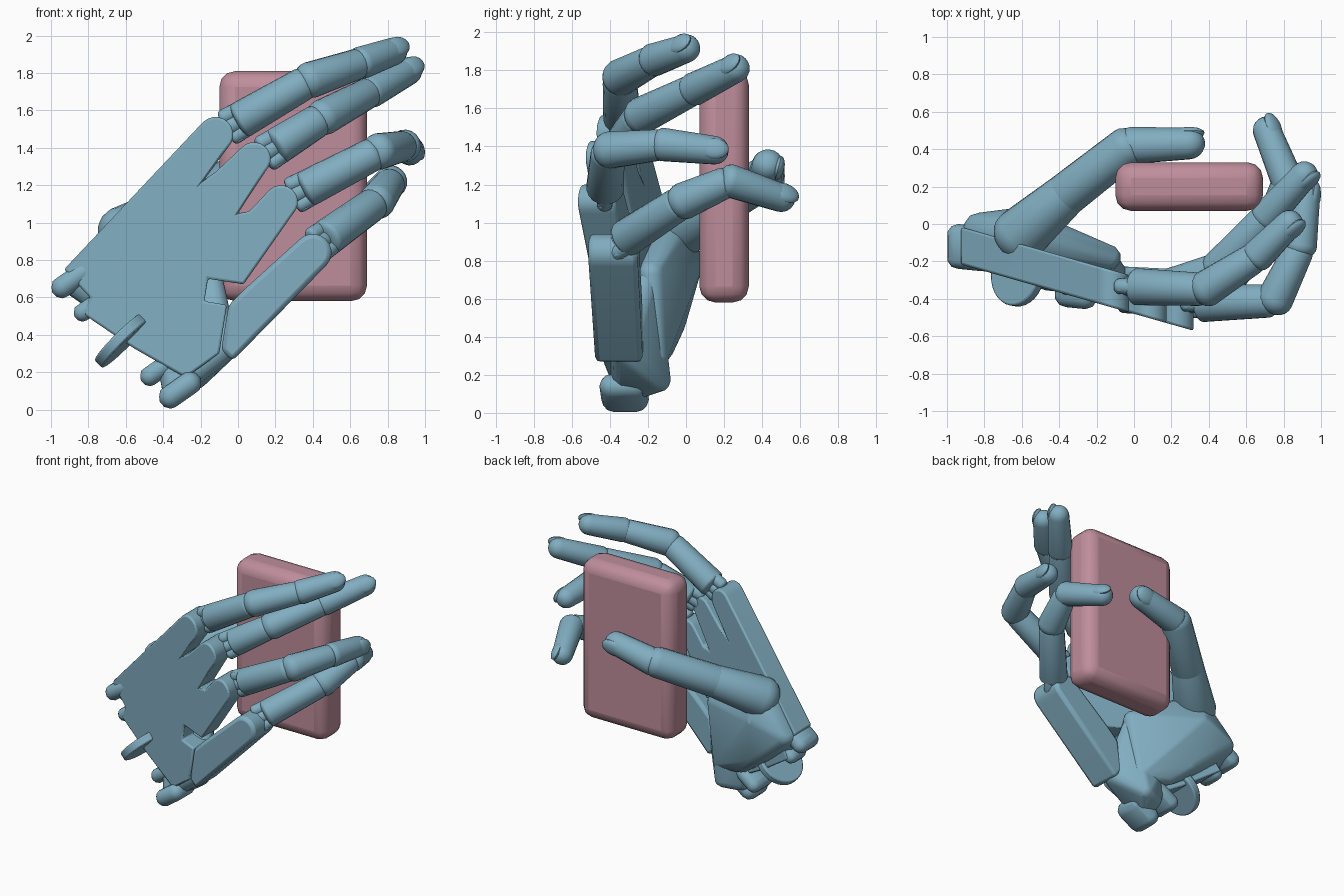
import bpy, bmesh, math
from mathutils import Vector as V, Matrix

if "Cube" in bpy.data.objects:
    bpy.data.objects.remove(bpy.data.objects["Cube"])


def material(name, col):
    m = bpy.data.materials.new(name)
    m.diffuse_color = (*col, 1)
    m.use_nodes = True
    m.node_tree.nodes["Principled BSDF"].inputs["Base Color"].default_value = m.diffuse_color
    return m


BLUE = material("blue_shell", (.22, .42, .53))
PINK = material("pink_case", (.52, .27, .33))


def finish(bm, name, mat=BLUE, bevel=0, segs=2, angle=35):
    bmesh.ops.recalc_face_normals(bm, faces=bm.faces)
    me = bpy.data.meshes.new(name)
    bm.to_mesh(me)
    bm.free()
    ob = bpy.data.objects.new(name, me)
    bpy.context.collection.objects.link(ob)
    me.materials.append(mat)
    if bevel:
        b = ob.modifiers.new("edge", 'BEVEL')
        b.width, b.segments, b.limit_method = bevel, segs, 'ANGLE'
    bpy.ops.object.select_all(action='DESELECT')
    ob.select_set(True)
    bpy.context.view_layer.objects.active = ob
    bpy.ops.object.shade_smooth_by_angle(angle=math.radians(angle))
    return ob


def lathe(name, a, b, ra, rb, k0, k1, blunt0=.5, blunt1=1, n=18):
    """Tapered round bar from a to b with domed ends of length k0, k1."""
    a, b = V(a), V(b)
    d = (b - a).normalized()
    s = d.orthogonal().normalized()
    t = d.cross(s)
    angs = [i * math.pi / 10 for i in range(1, 6)]
    prof = [(a - d * k0 * math.cos(g), ra * math.sin(g) ** blunt0) for g in angs]
    prof += [(b + d * k1 * math.cos(g), rb * math.sin(g) ** blunt1) for g in reversed(angs)]
    bm = bmesh.new()
    rings = [[bm.verts.new(c + (s * math.cos(2 * math.pi * i / n) + t * math.sin(2 * math.pi * i / n)) * r)
              for i in range(n)] for c, r in prof]
    for p, q in zip(rings, rings[1:]):
        for i in range(n):
            bm.faces.new((p[i], p[(i + 1) % n], q[(i + 1) % n], q[i]))
    bm.faces.new(rings[0])
    bm.faces.new(rings[-1])
    return finish(bm, name)


def hull(name, balls):
    """Skin wrapped tightly around a set of balls (x, y, z, r)."""
    bm = bmesh.new()
    for x, y, z, r in balls:
        bmesh.ops.create_icosphere(bm, subdivisions=2, radius=r, matrix=Matrix.Translation((x, y, z)))
    res = bmesh.ops.convex_hull(bm, input=bm.verts)
    junk = {g for g in res["geom_interior"] if isinstance(g, bmesh.types.BMVert)}
    bmesh.ops.delete(bm, geom=list(junk), context='VERTS')
    return finish(bm, name, angle=40)


def prism(name, pts, front, back, bevel=.015):
    """Front outline (x, z) given depth between two functions of x."""
    bm = bmesh.new()
    f = [bm.verts.new((x, front(x), z)) for x, z in pts]
    g = [bm.verts.new((x, back(x), z)) for x, z in pts]
    bm.faces.new(f)
    bm.faces.new(g[::-1])
    for i in range(len(pts)):
        j = (i + 1) % len(pts)
        bm.faces.new((f[i], g[i], g[j], f[j]))
    return finish(bm, name, bevel=bevel)


def arc(cx, cz, r, a0=135, a1=-45, n=10):
    return [(cx + r * math.cos(math.radians(a0 + (a1 - a0) * i / n)),
             cz + r * math.sin(math.radians(a0 + (a1 - a0) * i / n))) for i in range(n + 1)]


# slab held in the hand
bm = bmesh.new()
bmesh.ops.create_cube(bm, size=1, matrix=Matrix.Translation((.295, .2, 1.195)) @ Matrix.Diagonal((.79, .26, 1.23, 1)))
finish(bm, "held_slab", PINK, bevel=.085, segs=3)


# back of the hand: tilted plate with three knuckle lobes
def skin(x):
    return -.48 - .285 * x


plate = ([(-.93, .75)] + arc(-.12, 1.47, .095) + [(-.18, 1.23), (-.12, 1.27)] + arc(.085, 1.34, .09)
         + [(.0, 1.05), (.06, 1.06)] + arc(.23, 1.11, .09)
         + [(.03, .67), (-.16, .70), (-.18, .58), (-.06, .56), (-.1, .3), (-.28, .17), (-.56, .33), (-.84, .52),
            (-.79, .6)])
prism("hand_plate", plate, skin, lambda x: skin(x) + .2)

# outer palm bar leading to the fourth knuckle
bar = [(.03, .64), (-.05, .56), (-.09, .32), (-.03, .26)] + arc(.4, .84, .1, -45, 135)
prism("outer_palm_bar", bar, lambda x: -.48 - .07 * x, lambda x: -.23 - .05 * x, .025)

# thumb mound and heel of the palm
hull("thumb_mound", [(-.6, -.07, .92, .12), (-.83, -.02, .71, .08), (-.6, .01, .78, .08), (-.86, -.14, .68, .08),
                     (-.55, -.07, .47, .07), (-.4, -.12, .34, .06), (-.2, -.15, .3, .06),
                     (-.14, -.18, .73, .07), (-.42, -.12, .86, .08)])
hull("palm_heel", [(-.34, -.32, .12, .07), (-.22, -.14, .17, .06), (-.08, -.32, .33, .08),
                   (-.14, -.2, .7, .06), (-.4, -.2, .5, .08), (-.33, -.18, .16, .06)])

# wrist hinge lugs, lined up with the fingers
for i, (x, y, z, h, r, l) in enumerate([(-.94, -.12, .655, .06, .06, .12), (-.83, -.15, .52, .05, .05, .13),
                                        (-.47, -.23, .18, .07, .055, .12), (-.36, -.32, .07, .06, .065, .1)]):
    hull("wrist_lug_%d" % i, [(x + dx, y + dy - dx * .1, z + dx * .7, r) for dx in (0, l) for dy in (-h, h)])

# wrist wheel
bm = bmesh.new()
turn = V((-1, .15, 1)).to_track_quat('Z', 'Y').to_matrix().to_4x4()
bmesh.ops.create_cone(bm, cap_ends=True, segments=32, radius1=.18, radius2=.18, depth=.06,
                      matrix=Matrix.Translation((-.62, -.26, .37)) @ turn)
finish(bm, "wrist_wheel", bevel=.01)


def nail(name, dip, tip, out, r):
    """Oval nail set into the outer side of a fingertip."""
    d = (tip - dip).normalized()
    o = (V(out) - d * V(out).dot(d)).normalized()
    m = Matrix((d.cross(o), d, o)).transposed().to_4x4()
    bm = bmesh.new()
    bmesh.ops.create_uvsphere(bm, u_segments=16, v_segments=8, radius=1,
                              matrix=Matrix.Translation(tip + o * r * .62) @ m
                              @ Matrix.Diagonal((r * .72, r * 1.0, r * .36, 1)))
    finish(bm, name)


# fingers: knuckle, middle joint, end joint, centre of tip, nail direction
fingers = {
    "first": ((-.12, -.33, 1.47), (.38, -.35, 1.76), (.66, -.17, 1.855), (.83, .0, 1.915), (.5, -.6, .5)),
    "second": ((.085, -.38, 1.33), (.45, -.24, 1.56), (.71, .04, 1.7), (.91, .26, 1.81), (.6, -.5, .5)),
    "third": ((.23, -.43, 1.11), (.75, -.41, 1.38), (.89, -.12, 1.41), (.92, .15, 1.38), (1, -.1, .2)),
    "fourth": ((.38, -.42, .85), (.74, -.02, 1.11), (.82, .23, 1.22), (.71, .5, 1.13), (.8, .3, .6)),
}
for name, (*pts, out) in fingers.items():
    k, p, d, t = map(V, pts)
    u = (p - k).normalized()
    start = k + u * .16
    side = u.cross(V((0, 1, 0))).normalized()
    lathe(name + "_knuckle_link", k, start, .05, .05, .05, .03)
    for s in (-1, 1):
        # fork prongs around the knuckle link
        lathe(name + "_fork", k + u * .09 + side * s * .06, start + side * s * .055, .042, .044, .03, .03)
    lathe(name + "_hinge_pin", k + u * .1 - side * .09, k + u * .1 + side * .09, .03, .03, .01, .01)
    lathe(name + "_lower", start, p - u * .04, .1, .09, .03, .06)
    v = (d - p).normalized()
    lathe(name + "_middle", p + v * .01, d - v * .03, .098, .083, .08, .05, .8)
    lathe(name + "_tip", d, t, .088, .075, .06, .075, .8)
    nail(name + "_nail", d, t, out, .08)

# thumb
a, b, d, t = map(V, ((-.61, -.06, .94), (-.36, .16, 1.08), (-.04, .41, 1.235), (.29, .43, 1.3)))
lathe("thumb_lower", a, b, .15, .117, .12, .08, .8)
lathe("thumb_middle", b, d, .117, .11, .08, .09, .8)
lathe("thumb_tip", d + V((.03, .01, 0)), t, .1, .085, .06, .09, .7)
nail("thumb_nail", d, t, (0, 1, -.25), .09)
